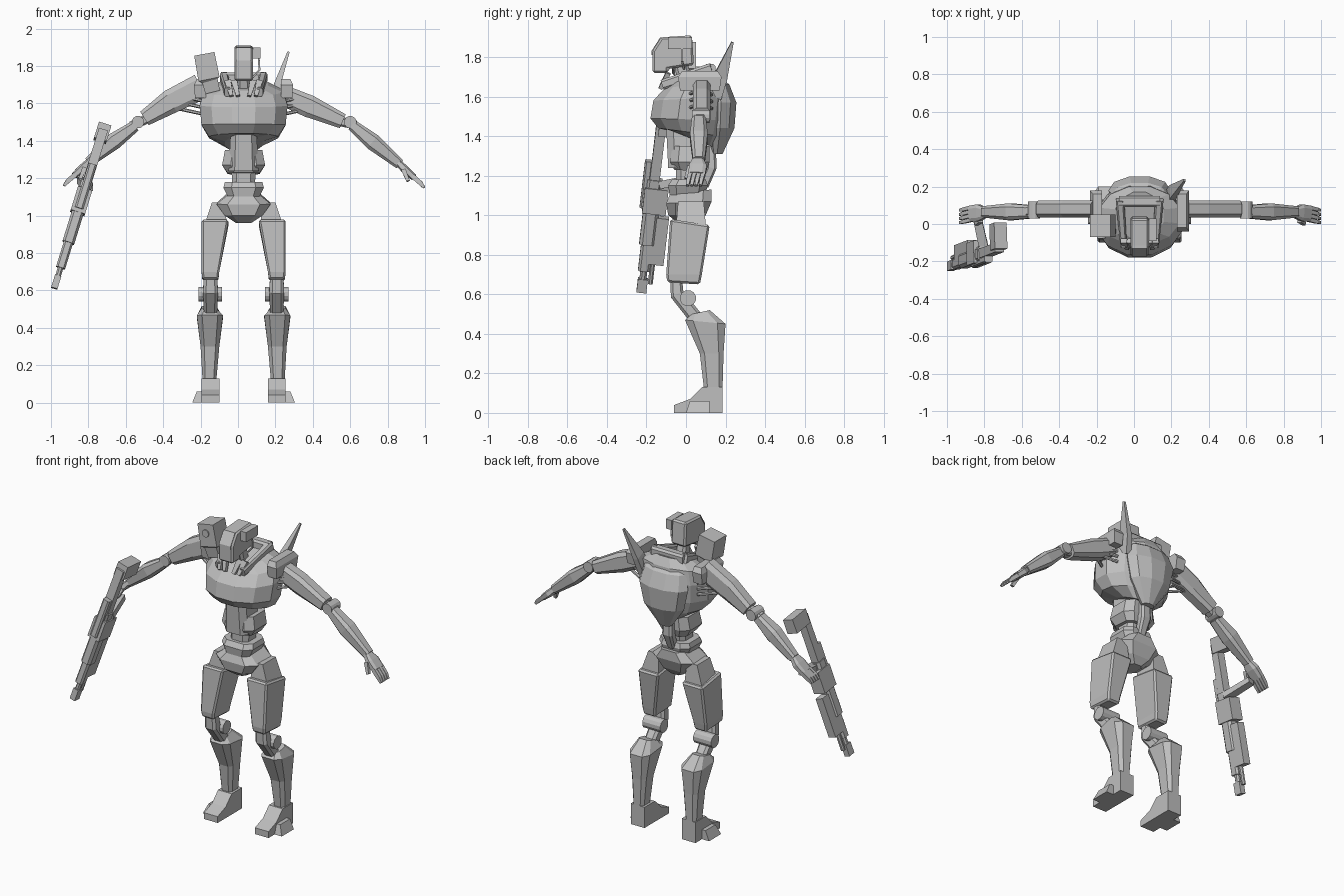
import bpy
import bmesh
import math
from mathutils import Vector

cube = bpy.data.objects.get("Cube")
if cube:
    bpy.data.objects.remove(cube)

grey = bpy.data.materials.new("plain grey")
grey.use_nodes = True
tone = (.52, .52, .52, 1)
grey.diffuse_color = tone
grey.node_tree.nodes["Principled BSDF"].inputs["Base Color"].default_value = tone

MIDDLE = .03   # the body stands a little to its left
SQUARE = [(-1, -1), (1, -1), (1, 1), (-1, 1)]
CHAMFER = [(-.6, -1), (.6, -1), (1, -.6), (1, .6),
           (.6, 1), (-.6, 1), (-1, .6), (-1, -.6)]


def polygon(count):
    """Unit polygon with a flat side at the front."""
    reach = 1 / math.cos(math.pi / count)
    angles = [(i + .5) * math.tau / count for i in range(count)]
    return [(math.sin(a) * reach, -math.cos(a) * reach) for a in angles]


ROUND = polygon(12)


def loft(name, rings, side=1, middle=MIDDLE, bevel=0):
    """Skin a list of rings and close both ends."""
    bm = bmesh.new()
    loops = [[bm.verts.new((middle + side * p[0], p[1], p[2])) for p in ring]
             for ring in rings]
    count = len(loops[0])
    for low, high in zip(loops, loops[1:]):
        for i in range(count):
            j = (i + 1) % count
            bm.faces.new((low[i], low[j], high[j], high[i]))
    bm.faces.new(loops[0])
    bm.faces.new(loops[-1])
    bmesh.ops.recalc_face_normals(bm, faces=bm.faces)
    mesh = bpy.data.meshes.new(name)
    bm.to_mesh(mesh)
    bm.free()
    mesh.materials.append(grey)
    obj = bpy.data.objects.new(name, mesh)
    bpy.context.collection.objects.link(obj)
    if bevel:
        mod = obj.modifiers.new("edge", "BEVEL")
        mod.width, mod.segments = bevel, 1
    return obj


def stack(name, rows, shape=SQUARE, **options):
    """Upright part; row = x range, y range, height at front and back."""
    rings = []
    for x0, x1, y0, y1, front, back in rows:
        rings.append([((x0 + x1) / 2 + u * (x1 - x0) / 2,
                       (y0 + y1) / 2 + v * (y1 - y0) / 2,
                       (front + back) / 2 + v * (back - front) / 2)
                      for u, v in shape])
    return loft(name, rings, **options)


def centred(name, rows, shape=CHAMFER, **options):
    """Upright part that is symmetric; row = half width, y range, heights."""
    return stack(name, [(-r[0], *r) for r in rows], shape, **options)


def bar(name, path, shape=CHAMFER, ref=(0, 1, 0), **options):
    """Part along a path; row = point, width, depth along ref."""
    points = [Vector(row[0]) for row in path]
    rings = []
    for i, (point, width, depth) in enumerate(path):
        along = (points[min(i + 1, len(points) - 1)] - points[max(i - 1, 0)]).normalized()
        v_axis = Vector(ref)
        v_axis = (v_axis - along * v_axis.dot(along)).normalized()
        u_axis = v_axis.cross(along)
        rings.append([points[i] + u_axis * u * width / 2 + v_axis * v * depth / 2
                      for u, v in shape])
    return loft(name, rings, **options)


def prism(name, outline, x0, x1, **options):
    """Side outline pushed through in x."""
    return loft(name, [[(x, y, z) for y, z in outline] for x in (x0, x1)], **options)


# Torso, back shell and abdomen
centred("torso", [(.10, -.08, .15, 1.43, 1.34), (.185, -.14, .18, 1.44, 1.40),
                  (.225, -.18, .20, 1.49, 1.48), (.235, -.165, .21, 1.58, 1.60),
                  (.215, -.11, .20, 1.64, 1.69), (.13, -.08, .17, 1.67, 1.74)], ROUND)
centred("back_shell", [(.04, .13, .185, 1.31, 1.31), (.13, .10, .245, 1.44, 1.44),
                       (.16, .10, .255, 1.57, 1.57), (.14, .10, .22, 1.66, 1.66),
                       (.10, .10, .17, 1.70, 1.70)], polygon(10))
centred("belly_panel", [(.08, -.09, .08, 1.24, 1.24), (.07, -.10, .08, 1.44, 1.44)])
centred("abdomen", [(.085, -.06, .10, 1.23, 1.22), (.115, -.08, .12, 1.27, 1.27),
                    (.10, -.07, .12, 1.35, 1.35)])
centred("waist", [(.06, -.05, .07, 1.15, 1.15), (.065, -.05, .08, 1.25, 1.25)])
bar("spine", [((0, .09, 1.15), .05, .05), ((0, .13, 1.24), .07, .05),
              ((0, .12, 1.38), .06, .06)])

# Pelvis
centred("pelvis_ring", [(.075, -.08, .09, 1.08, 1.08), (.108, -.09, .11, 1.15, 1.15),
                        (.10, -.07, .10, 1.18, 1.18)])
centred("pelvis", [(.04, -.04, .07, .96, .96), (.10, -.09, .10, 1.0, 1.0),
                   (.145, -.10, .13, 1.06, 1.07), (.08, -.08, .13, 1.11, 1.13)])

# Collar, neck and head
bar("neck", [((0, 0, 1.66), .07, .07), ((0, -.03, 1.78), .06, .07)])
prism("head", [(-.17, 1.72), (-.17, 1.83), (-.125, 1.9), (.03, 1.91),
               (.04, 1.76), (-.09, 1.74), (-.09, 1.72)], -.05, .05, bevel=.012)
prism("brow", [(-.175, 1.81), (-.175, 1.83), (-.13, 1.9), (-.1, 1.9), (-.1, 1.81)],
      -.04, .04)
prism("ear_box", [(-.09, 1.84), (-.09, 1.9), (.03, 1.9), (.03, 1.84)], .05, .09)
bar("ear_wire", [((.08, -.02, 1.85), .01, .01), ((.085, -.02, 1.78), .01, .01),
                 ((.05, -.01, 1.74), .01, .01)], SQUARE)
bar("collar_back", [((-.11, .12, 1.735), .06, .06), ((.11, .12, 1.735), .06, .06)])
for side, word in ((1, "left"), (-1, "right")):
    bar(word + "_collar_rail", [((.085, -.12, 1.66), .05, .035),
                                ((.105, .13, 1.74), .06, .045)],
        ref=(1, 0, 0), side=side)
    for x in (.03, .065):
        bar(word + "_collar_wedge", [((x, -.13, 1.64), .02, .02),
                                     ((x + .02, -.09, 1.72), .035, .025)],
            SQUARE, side=side)

# Shoulder pads and ribs
for side, word in ((1, "left"), (-1, "right")):
    stack(word + "_shoulder_pad", [(.20, .26, -.03, .17, 1.63, 1.63),
                                   (.20, .265, -.04, .18, 1.70, 1.70),
                                   (.20, .25, -.02, .16, 1.73, 1.73)], side=side)
    for i in range(3):
        height = 1.54 + i * .035
        for y in (.01, .13):
            bar(word + "_rib", [((.20, y, height), .016, .016),
                                ((.34, .08, height + .03), .016, .016)],
                polygon(6), side=side)

# Shoulder sensor and fin
bar("sensor_box", [((-.135, -.01, 1.66), .08, .08), ((-.15, -.01, 1.72), .085, .10),
                   ((-.155, -.01, 1.73), .115, .12), ((-.18, -.01, 1.865), .11, .12)],
    SQUARE, middle=0)
bar("sensor_lens", [((-.175, -.06, 1.81), .045, .045), ((-.175, -.078, 1.81), .045, .045)],
    ROUND, ref=(1, 0, 0), middle=0)
bar("fin", [((.19, .14, 1.60), .04, .08), ((.21, .175, 1.70), .035, .07),
            ((.27, .235, 1.875), .012, .012)], SQUARE, middle=0)

# Arms: the joints of each side are placed on their own
ARMS = {
    "left": (1, [(.25, 1.64), (.38, 1.585), (.56, 1.505)], (.60, 1.50),
             [(.61, 1.485), (.72, 1.395), (.865, 1.275)], (.11, .12, .08)),
    "right": (-1, [(.20, 1.69), (.36, 1.61), (.50, 1.52)], (.535, 1.50),
              [(.55, 1.48), (.66, 1.40), (.80, 1.285)], (.14, .13, .085))}
for word, (side, upper, elbow, lower, widths) in ARMS.items():
    place = dict(side=side, middle=0)
    bar(word + "_upper_arm", [((x, .08, z), w, .09)
                              for (x, z), w in zip(upper, widths)], **place)
    ex, ez = elbow
    bar(word + "_elbow", [((ex, .03, ez), .065, .065), ((ex, .12, ez), .065, .065)],
        ROUND, ref=(1, 0, 0), **place)
    bar(word + "_elbow_link", [((upper[2][0] - .02, .075, upper[2][1]), .05, .06),
                               ((lower[0][0] + .02, .07, lower[0][1]), .05, .06)], **place)
    bar(word + "_forearm", [((x, .065, z), w, d) for (x, z), w, d
                            in zip(lower, (.06, .09, .055), (.07, .09, .06))], **place)
    hx, hz = lower[2]
    bar(word + "_palm", [((hx - .01, .06, hz + .01), .035, .05),
                         ((hx + .03, .06, hz - .03), .045, .09),
                         ((hx + .075, .055, hz - .07), .035, .085)], **place)
    for i in range(4):
        y = .022 + i * .022
        bar(word + "_finger", [((hx + .07, y, hz - .065), .026, .02),
                               ((hx + .11, y - .01, hz - .10), .024, .019),
                               ((hx + .13, y - .015, hz - .125), .014, .014)],
            SQUARE, **place)
    bar(word + "_thumb", [((hx + .02, .02, hz - .03), .025, .025),
                          ((hx + .045, .0, hz - .09), .018, .018)], SQUARE, **place)

# Legs and feet
for side, word in ((1, "left"), (-1, "right")):
    stack(word + "_hip", [(.09, .21, -.05, .10, .95, .95),
                          (.10, .17, -.04, .09, 1.07, 1.07)], side=side)
    stack(word + "_thigh", [(.135, .22, -.095, .07, .66, .65), (.13, .225, -.10, .08, .70, .70),
                            (.08, .225, -.08, .12, .98, .95)], side=side, bevel=.01)
    bar(word + "_knee_joint", [((.115, .01, .58), .08, .08), ((.24, .01, .58), .08, .08)],
        ROUND, side=side)
    bar(word + "_knee_link", [((.177, -.05, .68), .06, .07), ((.177, -.045, .60), .07, .08),
                              ((.177, .05, .48), .07, .07)],
        ref=(1, 0, 0), side=side)
    stack(word + "_shin", [(.145, .22, .09, .185, .13, .13), (.13, .23, .07, .19, .30, .30),
                           (.11, .25, -.005, .20, .47, .45), (.145, .225, .03, .12, .50, .52)],
          CHAMFER, side=side)
    prism(word + "_foot", [(-.06, 0), (-.06, .04), (.02, .07), (.08, .13),
                           (.185, .13), (.185, 0)], .13, .225, side=side)
    stack(word + "_outer_toe", [(.22, .275, .0, .12, 0, 0), (.22, .25, .02, .12, .06, .06)],
          side=side)

# Rifle, measured along its length from the stock to the muzzle
STOCK, MUZZLE = Vector((-.72, -.125, 1.46)), Vector((-.98, -.225, .62))


def rifle_part(name, start, end, width, depth, shift=0, shape=SQUARE):
    ends = [STOCK.lerp(MUZZLE, t) + Vector((0, shift, 0)) for t in (start, end)]
    bar("rifle_" + name, [(p, width, depth) for p in ends], shape, middle=0)


rifle_part("butt", -.03, .07, .07, .14, .06)
rifle_part("stock", .0, .36, .05, .05)
rifle_part("receiver", .33, .72, .065, .08, .0, CHAMFER)
rifle_part("rear_block", .38, .53, .08, .12, .015)
rifle_part("magazine", .56, .84, .05, .08, .055)
rifle_part("scope", .22, .50, .045, .04, -.04, CHAMFER)
rifle_part("hand_guard", .70, .88, .05, .06, .0, CHAMFER)
rifle_part("barrel", .85, .97, .03, .035, .0, polygon(8))
rifle_part("muzzle", .93, 1.01, .035, .05)
rifle_part("lower_tube", .80, .96, .025, .025, .04, polygon(8))
bar("rifle_grip", [((-.80, -.14, 1.15), .04, .05), ((-.84, .04, 1.19), .035, .045)],
    SQUARE, ref=(1, 0, 0), middle=0)
